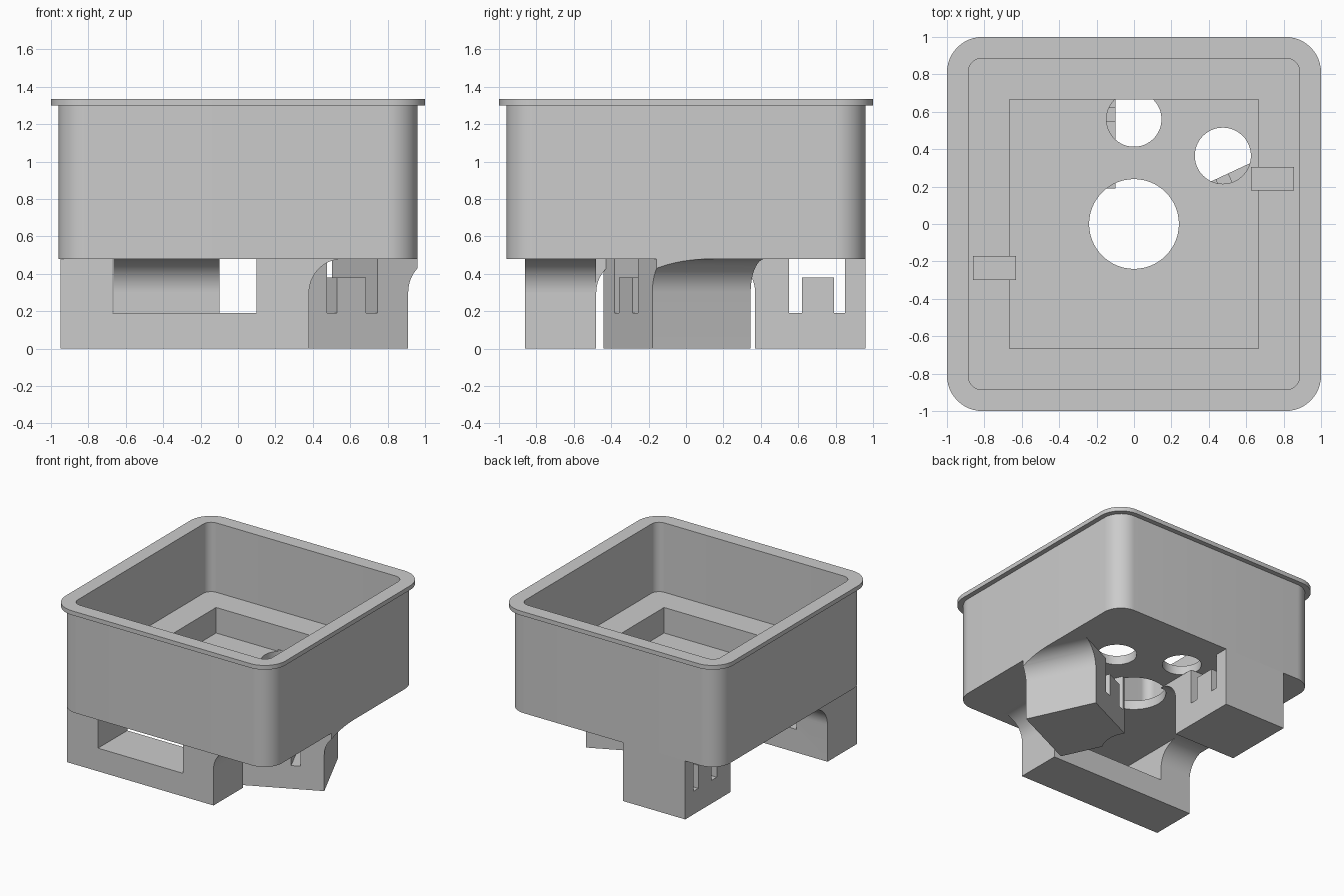
import bpy
import bmesh
from math import sin, cos, pi, radians
from mathutils import Matrix

old = bpy.data.objects.get("Cube")
if old:
    bpy.data.objects.remove(old, do_unlink=True)

grey = bpy.data.materials.new("plain grey")
grey.use_nodes = True
grey.diffuse_color = (0.6, 0.6, 0.6, 1)
grey.node_tree.nodes["Principled BSDF"].inputs["Base Color"].default_value = (0.6, 0.6, 0.6, 1)

BASE, TOP = 0.48, 1.335      # underside and rim height of the tray
FLARE = 0.18                 # radius of the flares where legs meet the tray


def prism(name, pts, lo, hi, matrix=Matrix()):
    """Extrude a flat outline along its local z and place it with a matrix."""
    bm = bmesh.new()
    face = bm.faces.new([bm.verts.new((x, y, lo)) for x, y in pts])
    out = bmesh.ops.extrude_face_region(bm, geom=[face])
    moved = [v for v in out["geom"] if isinstance(v, bmesh.types.BMVert)]
    bmesh.ops.translate(bm, verts=moved, vec=(0, 0, hi - lo))
    bm.transform(matrix)
    bmesh.ops.recalc_face_normals(bm, faces=bm.faces)
    mesh = bpy.data.meshes.new(name)
    bm.to_mesh(mesh)
    bm.free()
    mesh.materials.append(grey)
    ob = bpy.data.objects.new(name, mesh)
    bpy.context.collection.objects.link(ob)
    return ob


def combine(ob, other, operation="DIFFERENCE"):
    """Apply a boolean and discard the helper."""
    mod = ob.modifiers.new("cut", "BOOLEAN")
    mod.operation, mod.object, mod.solver = operation, other, "EXACT"
    bpy.context.view_layer.objects.active = ob
    bpy.ops.object.modifier_apply(modifier=mod.name)
    bpy.data.objects.remove(other, do_unlink=True)


def rounded(half, r, steps=12):
    c = half - r
    pts = []
    for q, (sx, sy) in enumerate([(1, 1), (-1, 1), (-1, -1), (1, -1)]):
        for i in range(steps + 1):
            a = (q + i / steps) * pi / 2
            pts.append((sx * c + r * cos(a), sy * c + r * sin(a)))
    return pts


def circle(x, y, r, n=64):
    return [(x + r * cos(2 * pi * i / n), y + r * sin(2 * pi * i / n)) for i in range(n)]


def rect(x0, x1, y0, y1):
    return [(x0, y0), (x1, y0), (x1, y1), (x0, y1)]


def flare_arc(steps=16):
    """Concave quarter arc from the leg side out to the tray underside."""
    return [(FLARE * (1 - cos(i / steps * pi / 2)),
             BASE - FLARE + FLARE * sin(i / steps * pi / 2)) for i in range(steps + 1)]


def upright(x, y, degrees):
    """Frame whose local x is a ground direction and local y points up."""
    return (Matrix.Translation((x, y, 0)) @ Matrix.Rotation(radians(degrees), 4, "Z")
            @ Matrix.Rotation(pi / 2, 4, "X"))


def leg(name, length, lo, hi, frame):
    """Leg with a flared inner side; local x = 0 is the inner side."""
    return prism(name, [(-length, BASE), (-length, 0), (0, 0)] + flare_arc(), lo, hi, frame)


def clip_cut(ob, lo, hi, frame):
    """U-shaped opening around a short upright tab."""
    outline = [(-0.48, 0.19), (-0.42, 0.19), (-0.42, 0.38), (-0.25, 0.38),
               (-0.25, 0.19), (-0.18, 0.19), (-0.18, 0.6), (-0.48, 0.6)]
    combine(ob, prism("clip_cutter", outline, lo - 0.3, hi + 0.3, frame))


# Tray: walls and rim, hollowed in two steps
tray = prism("tray", rounded(0.96, 0.16), BASE, 1.32)
combine(tray, prism("rim", rounded(1.0, 0.19), 1.30, TOP), "UNION")
combine(tray, prism("cavity", rounded(0.885, 0.07), 0.765, 1.6))

# Floor holes, then the square recess above them
for x, y, r in [(0, 0, 0.24), (0, 0.56, 0.147), (0.475, 0.365, 0.15)]:
    combine(tray, prism("hole", circle(x, y, r), 0.3, 0.57))
combine(tray, prism("recess", rect(-0.665, 0.665, -0.665, 0.665), 0.555, 1.0))

# Small retaining tabs on the ledge
tabs = [prism("right_ledge_tab", rect(-0.86, -0.63, -0.3, -0.17), 0.765, 0.81),
        prism("left_ledge_tab", rect(0.625, 0.855, 0.18, 0.305), 0.765, 0.81)]

# Front leg with a wide window and flares on two sides
front_leg = leg("front_leg", 0.38, -0.95, 0.38, upright(0, -0.48, 90))
combine(front_leg, prism("window", rect(-0.67, 0.1, -1.0, 0), 0.19, 0.6))
end_flare = prism("front_leg_end_flare", [(0, BASE)] + flare_arc()[:-1] + [(FLARE, BASE)],
                  0.48, 0.86, upright(0.38, 0, 0))

# Back leg with a clip opening
frame = upright(0, 0.37, -90)
back_leg = leg("back_leg", 0.59, 0.1, 0.665, frame)
clip_cut(back_leg, 0.1, 0.665, frame)

# Angled side leg, trimmed to the tray outline and to the central hole
frame = upright(0.91, -0.18, 25)
side_leg = leg("side_leg", 0.62, -0.58, 0, frame)
clip_cut(side_leg, -0.58, 0, frame)
combine(side_leg, prism("trim", rounded(0.96, 0.16), -0.2, 1), "INTERSECT")
combine(side_leg, prism("hole", circle(0, 0, 0.24), -0.2, 1))

# Smooth curved walls, crisp edges
bpy.ops.object.select_all(action="DESELECT")
for ob in [tray, front_leg, end_flare, back_leg, side_leg] + tabs:
    ob.select_set(True)
bpy.context.view_layer.objects.active = tray
bpy.ops.object.shade_smooth_by_angle(angle=radians(30))
